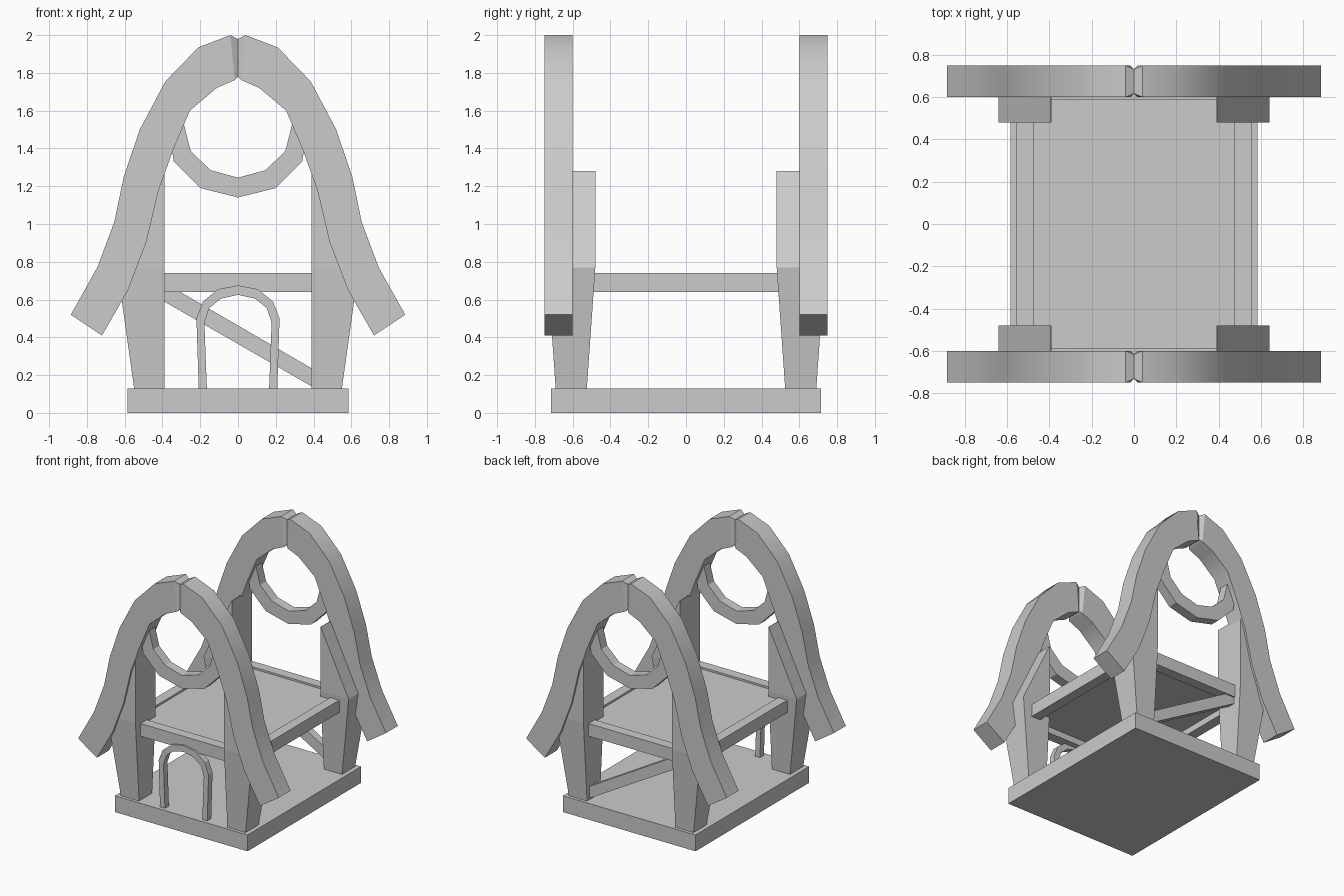
import bpy, bmesh, math

if "Cube" in bpy.data.objects:
    bpy.data.objects.remove(bpy.data.objects["Cube"])


def loft(name, sections, sx=1, sy=1, smooth=False):
    """Skin 4-cornered sections: (x1, z1, x2, z2, y_near, y_far)."""
    bm = bmesh.new()
    rings = []
    for x1, z1, x2, z2, y0, y1 in sections:
        corners = [(x1, y0, z1), (x1, y1, z1), (x2, y1, z2), (x2, y0, z2)]
        rings.append([bm.verts.new((sx * x, sy * y, z)) for x, y, z in corners])
    for a, b in zip(rings, rings[1:]):
        for i in range(4):
            j = (i + 1) % 4
            bm.faces.new((a[i], a[j], b[j], b[i]))
    bm.faces.new(rings[0])
    bm.faces.new(rings[-1])
    bmesh.ops.recalc_face_normals(bm, faces=bm.faces)
    mesh = bpy.data.meshes.new(name)
    bm.to_mesh(mesh)
    bm.free()
    ob = bpy.data.objects.new(name, mesh)
    bpy.context.collection.objects.link(ob)
    if smooth:
        bpy.ops.object.select_all(action='DESELECT')
        ob.select_set(True)
        bpy.context.view_layer.objects.active = ob
        bpy.ops.object.shade_smooth_by_angle(angle=math.radians(30))
    return ob


def box(name, x0, x1, y0, y1, z0, z1):
    return loft(name, [(x0, z0, x1, z0, y0, y1), (x0, z1, x1, z1, y0, y1)])


def symmetric(half):
    """Extend a right half, ending on x = 0, to the left side."""
    return half + [(-a, b, -c, d, e, f) for a, b, c, d, e, f in half[-2::-1]]


# Base slab and raised floor
box("base", -0.585, 0.585, -0.715, 0.715, 0, 0.13)
box("upper_floor", -0.48, 0.48, -0.60, 0.60, 0.69, 0.725)

# Curved gable rafters: outer x, z and inner x, z, with a notch at the peak
rafter = [(0.885, 0.52, 0.72, 0.41), (0.745, 0.77, 0.582, 0.65),
          (0.655, 1.01, 0.485, 0.905), (0.605, 1.25, 0.42, 1.18),
          (0.52, 1.50, 0.344, 1.39), (0.385, 1.755, 0.255, 1.60),
          (0.21, 1.935, 0.113, 1.72), (0.04, 2.0, 0.017, 1.762)]
rafter = symmetric([p + (0.60, 0.75) for p in rafter]
                   + [(0, 1.98, 0, 1.78, 0.617, 0.733)])

# Round window rim below each peak
rim = [(0.37, 1.53, 0.287, 1.53), (0.34, 1.33, 0.25, 1.385),
       (0.20, 1.19, 0.145, 1.285), (0, 1.14, 0, 1.245)]
rim = symmetric([p + (0.635, 0.71) for p in rim])

# Corner post with flared sides and sloping top
post = [(0.55, 0.13, 0.39, 0.13, 0.525, 0.69),
        (0.64, 0.77, 0.39, 0.77, 0.48, 0.735),
        (0.395, 1.28, 0.39, 1.28, 0.48, 0.735)]

for side, sy in (("back", 1), ("front", -1)):
    loft(side + "_gable_arch", rafter, sy=sy, smooth=True)
    loft(side + "_window_rim", rim, sy=sy)
    y0, y1 = sorted((sy * 0.59, sy * 0.67))
    box(side + "_beam", -0.40, 0.40, y0, y1, 0.64, 0.74)
    for hand, sx in (("right", 1), ("left", -1)):
        loft(f"{side}_{hand}_post", post, sx=sx, sy=sy)

# Side beams
for hand, x in (("right", 0.515), ("left", -0.515)):
    box(hand + "_beam", x - 0.04, x + 0.04, -0.50, 0.50, 0.64, 0.74)

# Diagonal brace at the back
loft("back_brace", [(-0.40, 0.695, -0.40, 0.595, 0.60, 0.66),
                    (0.40, 0.23, 0.40, 0.135, 0.60, 0.66)])

# Door frame at the front
door = [(0.208, 0.13, 0.165, 0.13), (0.22, 0.50, 0.178, 0.48),
        (0.185, 0.59, 0.152, 0.555), (0.105, 0.655, 0.09, 0.605),
        (0, 0.675, 0, 0.625)]
loft("door_frame", symmetric([p + (-0.685, -0.635) for p in door]))
